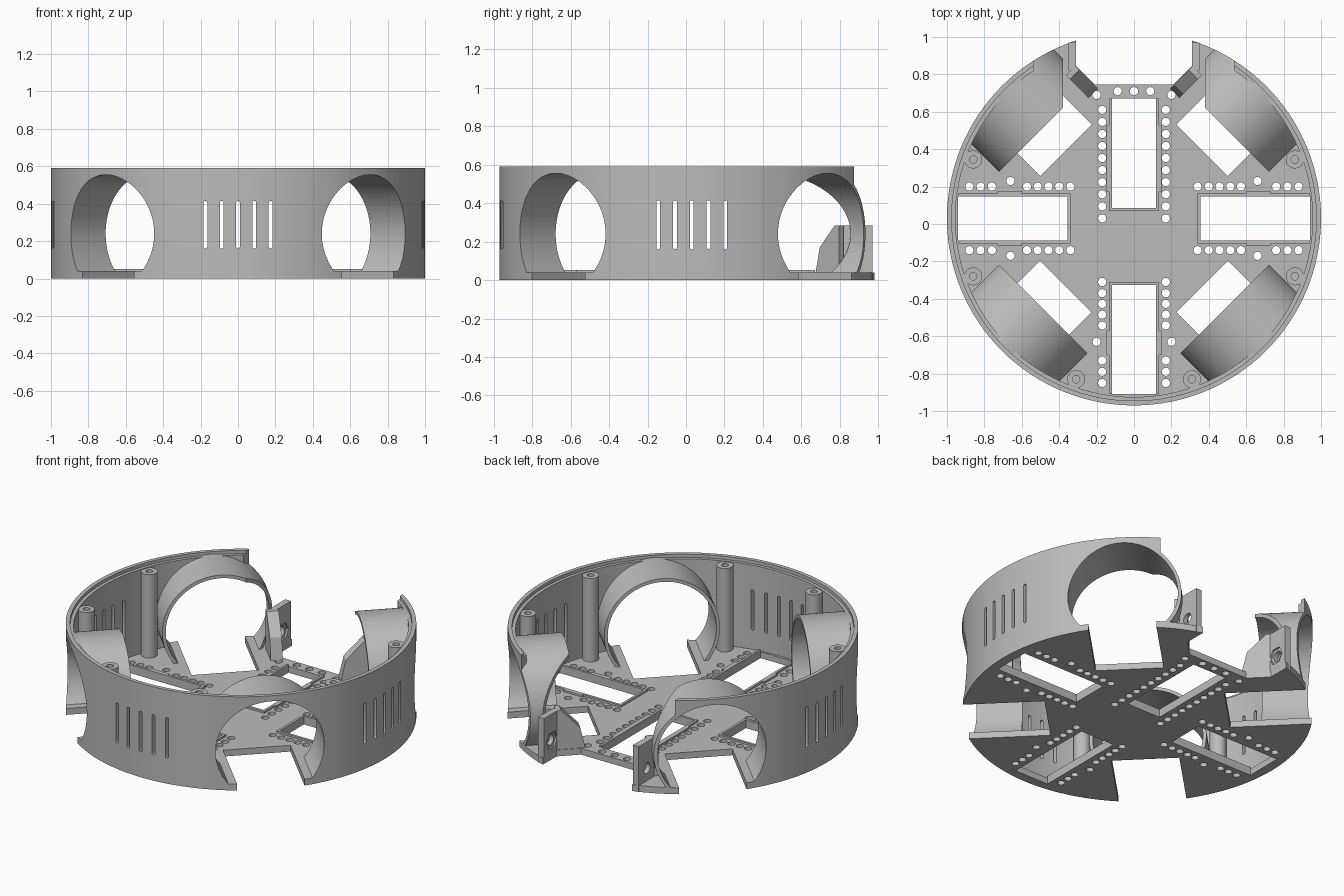
import bpy, bmesh, math
from mathutils import Matrix, Vector

cube = bpy.data.objects.get("Cube")
if cube:
    bpy.data.objects.remove(cube, do_unlink=True)

CY = 0.03                      # ring centre in y
FLOOR, TOP = 0.04, 0.59
AXLE_Z = 0.24
T = Matrix.Translation
CENTRE = T((0, CY, 0))

grey = bpy.data.materials.new("plain grey")
grey.use_nodes = True
grey.diffuse_color = (0.5, 0.5, 0.5, 1)
grey.node_tree.nodes["Principled BSDF"].inputs["Base Color"].default_value = (0.5, 0.5, 0.5, 1)


def turn(deg):
    return CENTRE @ Matrix.Rotation(math.radians(deg), 4, "Z")


def box(bm, x0, x1, y0, y1, z0, z1, m=Matrix()):
    mid = T(((x0 + x1) / 2, (y0 + y1) / 2, (z0 + z1) / 2))
    bmesh.ops.create_cube(bm, size=1, matrix=m @ mid @ Matrix.Diagonal((x1 - x0, y1 - y0, z1 - z0, 1)))


def rod(bm, r, z0, z1, m=Matrix(), n=24):
    bmesh.ops.create_cone(bm, cap_ends=True, segments=n, radius1=r, radius2=r,
                          depth=z1 - z0, matrix=m @ T((0, 0, (z0 + z1) / 2)))


def prism(bm, pts, z0, z1, m=Matrix()):
    face = bm.faces.new([bm.verts.new(m @ Vector((x, y, z0))) for x, y in pts])
    out = bmesh.ops.extrude_face_region(bm, geom=[face])["geom"]
    shift = m.to_3x3() @ Vector((0, 0, z1 - z0))
    bmesh.ops.translate(bm, vec=shift, verts=[v for v in out if isinstance(v, bmesh.types.BMVert)])


def make(name, build):
    bm = bmesh.new()
    build(bm)
    bmesh.ops.recalc_face_normals(bm, faces=bm.faces)
    me = bpy.data.meshes.new(name)
    bm.to_mesh(me)
    bm.free()
    me.materials.append(grey)
    ob = bpy.data.objects.new(name, me)
    bpy.context.collection.objects.link(ob)
    return ob


def carve(ob, build, op="DIFFERENCE"):
    cutter = make("cutter", build)
    cutter.hide_render = True
    mod = ob.modifiers.new("cut", "BOOLEAN")
    mod.operation, mod.solver, mod.object = op, "EXACT", cutter
    mesh = bpy.data.meshes.new_from_object(ob.evaluated_get(bpy.context.evaluated_depsgraph_get()))
    ob.modifiers.clear()
    ob.data = mesh
    bpy.data.objects.remove(cutter, do_unlink=True)


def radial(deg):
    # local z points outward along the given heading, at axle height
    return turn(deg) @ T((0, 0, AXLE_Z)) @ Matrix.Rotation(math.pi / 2, 4, "Y")


DIAGONALS = (45, 135, 225, 315)
SIDES = (0, 180, 270)


# Outer wall with stepped rim
def wall_profile(bm):
    pts = [(0.955, FLOOR), (1, FLOOR), (1, TOP), (0.975, TOP), (0.975, 0.57), (0.955, 0.57)]
    n = 128
    rings = [[bm.verts.new(turn(360 * i / n) @ Vector((r, 0, z))) for r, z in pts] for i in range(n)]
    for i in range(n):
        a, b = rings[i], rings[(i + 1) % n]
        for j in range(len(pts)):
            k = (j + 1) % len(pts)
            bm.faces.new((a[j], b[j], b[k], a[k]))


def wall_vents(bm):
    for a in SIDES:
        for i in range(-2, 3):
            m = turn(a) @ T((0, i * 0.087, 0))
            s = Matrix.Rotation(math.pi / 2, 4, "Y")
            arc = [math.radians(d) for d in range(-90, 91, 30)]
            up = [(-0.405 - 0.01 * math.cos(t), 0.01 * math.sin(t)) for t in arc]
            low = [(-0.17 + 0.01 * math.cos(t), -0.01 * math.sin(t)) for t in arc]
            prism(bm, up + low, 0.9, 1.1, m @ s)


wall = make("outer_wall", wall_profile)
carve(wall, lambda bm: [rod(bm, 0.325, 0.85, 1.1, radial(a), 96) for a in DIAGONALS])
carve(wall, wall_vents)
carve(wall, lambda bm: box(bm, -0.535, 0.535, 0.5, 1.2, -0.1, 1))

# Wheel arches: short radial tubes trimmed to the round body
arches = make("wheel_arches", lambda bm: [rod(bm, 0.335, 0.686, 1.1, radial(a), 96) for a in DIAGONALS])
carve(arches, lambda bm: [rod(bm, 0.315, 0.6, 1.2, radial(a), 96) for a in DIAGONALS])
carve(arches, lambda bm: rod(bm, 1, FLOOR, TOP, CENTRE, 128), "INTERSECT")
carve(arches, lambda bm: box(bm, -0.38, 0.38, 0.4, 1.2, -0.1, 1))

# Hole positions: the same row on three arms, a longer row on the back arm
ARM_ROW = [(r, 0.17) for r in (0.34, 0.4, 0.457, 0.515, 0.572, 0.76, 0.82, 0.88)] + [(0.66, 0.2)]
arm_holes = [turn(a) @ T((r, s * t, 0)) for a in SIDES for r, t in ARM_ROW for s in (-1, 1)]
back_holes = [T((s * 0.17, 0.03 + 0.0645 * i, 0)) for i in range(10) for s in (-1, 1)]
back_holes += [T((s * 0.2, 0.69, 0)) for s in (-1, 1)] + [T((0.087 * i, 0.71, 0)) for i in (-1, 0, 1)]

# Floor plate
floor = make("floor_plate", lambda bm: rod(bm, 1, 0, FLOOR, CENTRE, 128))


def floor_windows(bm):
    for a in SIDES:
        box(bm, 0.355, 0.94, -0.118, 0.118, -0.1, 0.2, turn(a))
    box(bm, -0.118, 0.118, 0.085, 0.67, -0.1, 0.2)
    for a in DIAGONALS:
        box(bm, 0.515, 1.2, -0.195, 0.195, -0.1, 0.2, turn(a))


def back_notch(bm):
    half = [(0.21, 0.745), (0.31, 0.845), (0.31, 1.2)]
    prism(bm, half + [(-x, y) for x, y in reversed(half)], -0.1, 0.2)


carve(floor, floor_windows)
carve(floor, back_notch)
carve(floor, lambda bm: [rod(bm, 0.022, -0.1, 0.2, m, 16) for m in arm_holes + back_holes])


# Low raised rails and end lips around the floor windows
def rails(bm):
    z0, z1 = FLOOR - 0.005, FLOOR + 0.012
    arms = [(turn(a), 0.355, 0.94, 0.60, 0.73) for a in SIDES]
    arms.append((T((0, -0.27, 0)) @ Matrix.Rotation(math.pi / 2, 4, "Z"), 0.355, 0.94, 0.44, 0.80)) 
    for m, a, b, p, q in arms:
        box(bm, a - 0.015, a, -0.133, 0.133, z0, z1, m)
        for s in (-1, 1):
            lo, hi = sorted((s * 0.118, s * 0.133))
            box(bm, a, b, lo, hi, z0, z1, m)
            lo, hi = sorted((s * 0.133, s * 0.147))
            box(bm, p, q, lo, hi, z0, z1, m)


make("window_rails", rails)

# Screw posts against the wall
POSTS = [(s * x, y) for s in (-1, 1) for x, y in ((0.86, 0.345), (0.86, -0.28), (0.31, -0.83))]
posts = make("screw_posts", lambda bm: [rod(bm, 0.048, 0.03, 0.565, T((x, y, 0)), 32) for x, y in POSTS])
carve(posts, lambda bm: [rod(bm, 0.02, 0.3, 0.7, T((x, y, 0)), 20) for x, y in POSTS])

# Back brackets: a drilled upright plate braced by a sloped diagonal rib
YZ = Matrix(((0, 0, 1, 0), (1, 0, 0, 0), (0, 1, 0, 0), (0, 0, 0, 1)))


def bracket_plate(bm):
    prism(bm, [(0.82, 0), (0.97, 0), (0.97, 0.285), (0.82, 0.285)], 0.31, 0.35, YZ)


def bracket_rib(bm):
    m = T((0.24, 0.72, 0)) @ Matrix.Rotation(math.radians(-45), 4, "Z") @ YZ
    prism(bm, [(-0.03, 0.01), (0.14, 0.01), (0.14, 0.285), (0.11, 0.285), (0, 0.17), (-0.03, 0.04)],
          -0.035, 0.035, m)


def axle_hole(bm):
    rod(bm, 0.033, 0.2, 0.5, T((0, 0.89, 0.12)) @ Matrix.Rotation(math.pi / 2, 4, "Y"))


def nut_recess(bm):
    rod(bm, 0.055, 0.3, 0.322, T((0, 0.89, 0.12)) @ Matrix.Rotation(math.pi / 2, 4, "Y"), 6)


plate = make("bracket_plates", bracket_plate)
carve(plate, axle_hole)
carve(plate, nut_recess)
rib = make("bracket_ribs", bracket_rib)
for ob in (plate, rib):
    ob.modifiers.new("mirror", "MIRROR").use_axis = (True, False, False)

# Smooth curved walls, keep edges crisp
bpy.ops.object.select_all(action="DESELECT")
for ob in (wall, arches, floor, posts):
    ob.select_set(True)
bpy.context.view_layer.objects.active = wall
bpy.ops.object.shade_smooth_by_angle(angle=math.radians(30))
